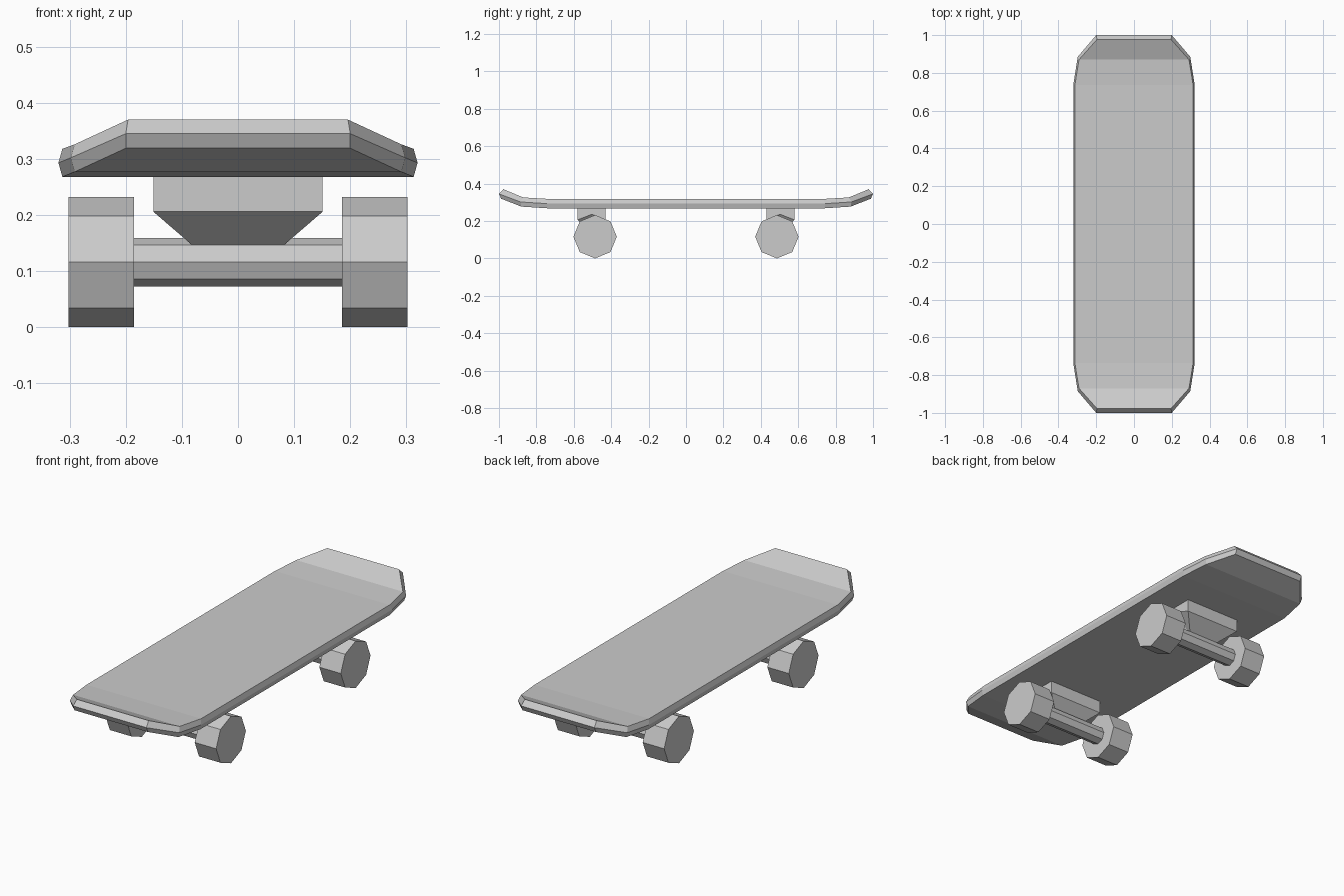
import bpy, bmesh
from math import radians, cos, sin

if "Cube" in bpy.data.objects:
    bpy.data.objects.remove(bpy.data.objects["Cube"])


def finish(name, bm):
    bmesh.ops.recalc_face_normals(bm, faces=bm.faces)
    mesh = bpy.data.meshes.new(name)
    bm.to_mesh(mesh)
    bm.free()
    obj = bpy.data.objects.new(name, mesh)
    bpy.context.collection.objects.link(obj)
    return obj


def octagon_rod(name, x0, x1, y, z, r):
    bm = bmesh.new()
    rings = [[bm.verts.new((x, y + r * cos(radians(45 * i)), z + r * sin(radians(45 * i))))
              for i in range(8)] for x in (x0, x1)]
    for i in range(8):
        j = (i + 1) % 8
        bm.faces.new((rings[0][i], rings[0][j], rings[1][j], rings[1][i]))
    for ring in rings:
        bm.faces.new(ring)
    return finish(name, bm)


# Deck: hexagonal cross-sections lofted along y, (y, half width, z) for top, rim, bottom
half = [
    ((0.735, 0.313, 0.318), (0.745, 0.32, 0.293), (0.74, 0.313, 0.268)),
    ((0.87, 0.291, 0.326), (0.885, 0.298, 0.302), (0.88, 0.291, 0.277)),
    ((0.977, 0.196, 0.37), (1.0, 0.2, 0.345), (0.988, 0.2, 0.319)),
]
stations = [(-1, s) for s in reversed(half)] + [(1, s) for s in half]
bm = bmesh.new()
sections = []
for sign, (top, rim, low) in stations:
    order = [(-1, top), (1, top), (1, rim), (1, low), (-1, low), (-1, rim)]
    sections.append([bm.verts.new((sx * w, sign * y, z)) for sx, (y, w, z) in order])
for a, b in zip(sections, sections[1:]):
    for i in range(6):
        j = (i + 1) % 6
        bm.faces.new((a[i], a[j], b[j], b[i]))
for s in (sections[0], sections[-1]):
    bm.faces.new((s[0], s[1], s[2], s[5]))
    bm.faces.new((s[5], s[2], s[3], s[4]))
finish("deck", bm)

# Trucks and wheels
for end, s in (("front", -1), ("back", 1)):
    # Mounting block: gabled sides tapering to a ridge inside the axle
    bm = bmesh.new()
    v = lambda x, y, z: bm.verts.new((x, s * y, z))
    sides = []
    for sx in (-1, 1):
        x = 0.151 * sx
        sides.append([v(x, 0.43, 0.27), v(x, 0.58, 0.27), v(x, 0.58, 0.206),
                      v(x, 0.503, 0.236), v(x, 0.43, 0.206), v(0.065 * sx, 0.495, 0.132)])
    l, r = sides
    for q in sides:
        bm.faces.new(q[:5])
        bm.faces.new((q[2], q[3], q[5]))
        bm.faces.new((q[3], q[4], q[5]))
    for i, j in ((0, 1), (1, 2), (2, 5), (5, 4), (4, 0)):
        bm.faces.new((l[i], l[j], r[j], r[i]))
    finish(end + "_truck", bm)

    y = 0.486 * s
    octagon_rod(end + "_axle", -0.187, 0.187, y, 0.116, 0.043)
    for side, sx in (("left", -1), ("right", 1)):
        octagon_rod(f"{end}_{side}_wheel", 0.185 * sx, 0.302 * sx, y, 0.116, 0.116)
